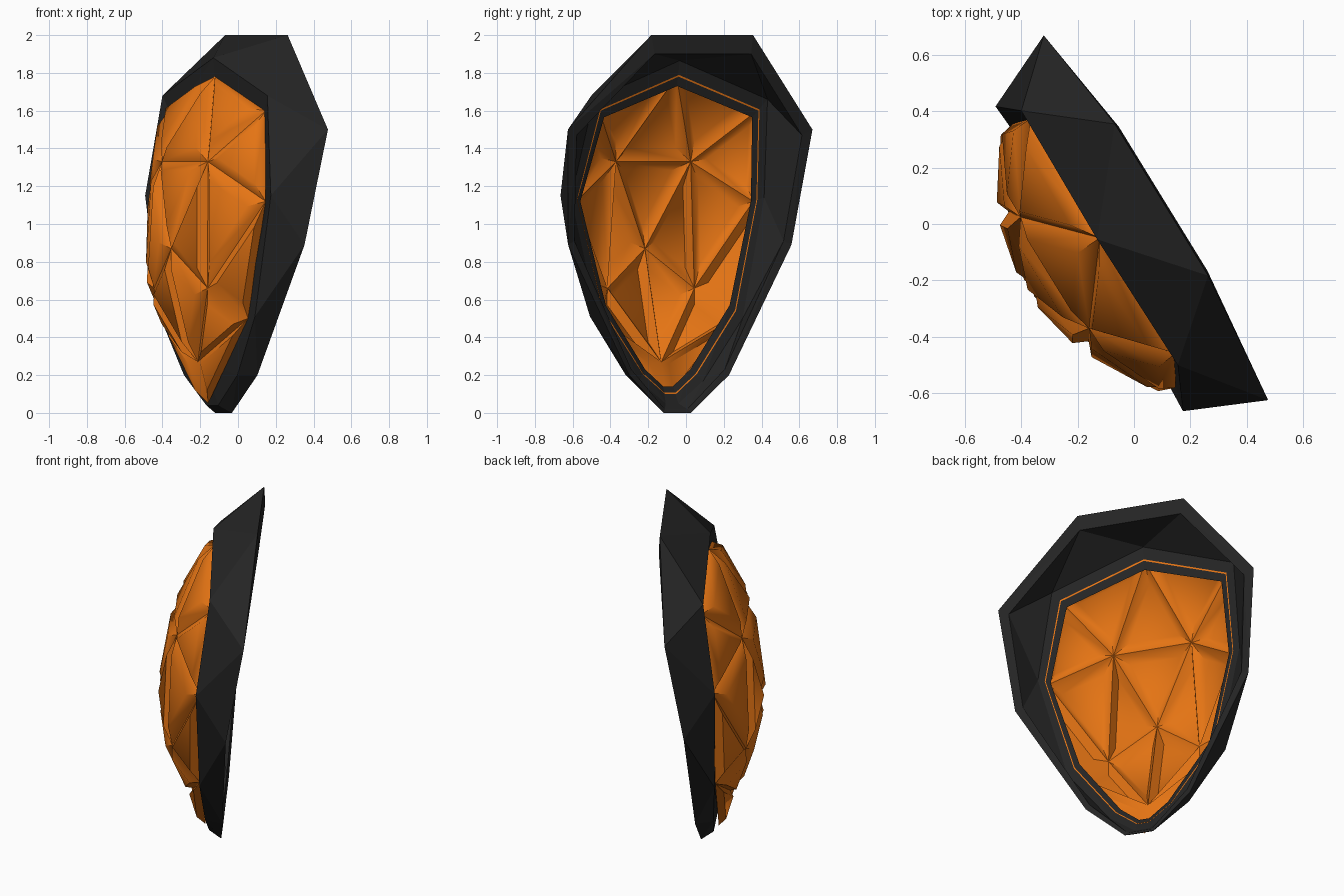
import bpy
import bmesh
import math
from mathutils import Vector

cube = bpy.data.objects.get("Cube")
if cube:
    bpy.data.objects.remove(cube, do_unlink=True)

TURN = math.radians(121.6)  # the panel stands upright, turned about z


def material(name, colour):
    m = bpy.data.materials.new(name)
    m.use_nodes = True
    m.diffuse_color = (*colour, 1)
    m.node_tree.nodes["Principled BSDF"].inputs["Base Color"].default_value = (*colour, 1)
    return m


black = material("charcoal", (0.018, 0.018, 0.018))
orange = material("orange", (0.78, 0.175, 0.007))


def skew(point):
    """The crown leans slightly to one side and the waist to the other."""
    x, y, z = point
    if y > .23:
        return Vector(point)
    lean = .022 if z > 1.54 else -.022 if z > .7 else 0
    return Vector((x + lean, y, z))


def finish(name, bm, mat):
    bmesh.ops.remove_doubles(bm, verts=bm.verts, dist=.0005)
    bmesh.ops.recalc_face_normals(bm, faces=bm.faces)
    mesh = bpy.data.meshes.new(name)
    bm.to_mesh(mesh)
    bm.free()
    mesh.materials.append(mat)
    ob = bpy.data.objects.new(name, mesh)
    bpy.context.collection.objects.link(ob)
    ob.rotation_euler.z = TURN
    return ob


def bridge(bm, a, b):
    """Join two half rings with triangles."""
    for i in range(len(a) - 1):
        for tri in ((a[i], a[i + 1], b[i]), (a[i + 1], b[i + 1], b[i])):
            bm.faces.new(tri)


def half_ring(bm, points, side):
    """Points are (sideways, outward, up), from the top down; ends on the middle."""
    pts = points + [(0, *points[-1][1:])]
    return [bm.verts.new(skew((side * x, y, z))) for x, y, z in pts]


# Frame: faceted ring with a hooded back edge
opening = [(0, .125, 1.73), (.46, .115, 1.565), (.53, .17, 1.12),
           (.385, .185, .57), (.14, .185, .23), (.03, .18, .14)]
front = [(0, .14, 1.88), (.53, .13, 1.68), (.635, .2, 1.15),
         (.48, .19, .51), (.27, .17, .2), (.06, .16, .04)]
outer = [(0, -.128, 2), (.316, -.128, 2), (.76, -.078, 1.5),
         (.694, .027, .89), (.31, .07, .2), (.085, .09, 0)]
lip = [(0, -.135, 1.9), (.3, -.135, 1.9), (.7, -.07, 1.47),
       (.65, .035, .91), (.29, .08, .23), (.07, .1, .02)]
recess = [(0, .1, 1.865), (.54, .09, 1.66), (.6, .15, 1.14),
          (.45, .16, .5), (.2, .15, .17), (.04, .14, .05)]

bm = bmesh.new()
for side in (1, -1):
    rings = [half_ring(bm, r, side) for r in (opening, front, outer, lip, recess)]
    for a, b in zip(rings, rings[1:] + rings[:1]):
        if a is rings[1]:
            bridge(bm, b, a)
        else:
            bridge(bm, a, b)
finish("frame", bm, black)

# Thin seam line showing on the back of the frame
bm = bmesh.new()
for side in (1, -1):
    seam = []
    for t in (.37, .44):
        path = [Vector(p).lerp(Vector(q), t) - Vector((0, .006, 0))
                for p, q in zip(opening, recess)]
        seam.append(half_ring(bm, [tuple(p) for p in path], side))
    bridge(bm, *seam)
finish("seam", bm, orange)

# Shell: domed triangle cage, each triangle raised as a soft-edged panel
cage = {
    "top": (0, .13, 1.78), "shoulder": (.49, .115, 1.6), "side": (.55, .18, 1.12),
    "hip": (.41, .19, .5), "tip": (0, .185, .05),
    "upper": (.232, .33, 1.33), "middle": (0, .415, .87),
    "lower": (.27, .355, .66), "foot": (0, .25, .27),
    "upper2": (-.232, .33, 1.33),
}
side_panels = ["top shoulder upper", "shoulder side upper", "side lower upper",
               "side hip lower", "hip foot lower", "hip tip foot",
               "upper lower middle", "middle lower foot"]
middle_panels = ["top upper upper2", "upper middle upper2"]


def add_panel(bm, corners):
    base = [skew(c) for c in corners]
    centre = sum(base, Vector()) / 3
    normal = (base[1] - base[0]).cross(base[2] - base[0])
    area = normal.length / 2
    normal.normalize()
    if normal.y < 0:
        normal.negate()
    raise_by = normal * min(.05, .18 * math.sqrt(area))
    low = [bm.verts.new(p) for p in base]
    high = [bm.verts.new(centre + (p - centre) * .64 + raise_by) for p in base]
    bm.faces.new(high)
    for i in range(3):
        j = (i + 1) % 3
        bm.faces.new((low[i], low[j], high[j], high[i]))


bm = bmesh.new()
for names in side_panels:
    corners = [cage[n] for n in names.split()]
    for s in (1, -1):
        add_panel(bm, [(s * x, y, z) for x, y, z in corners])
for names in middle_panels:
    add_panel(bm, [cage[n] for n in names.split()])
shell = finish("shell", bm, orange)
shell.data.shade_smooth()
shell.data.set_sharp_from_angle(angle=math.radians(55))
